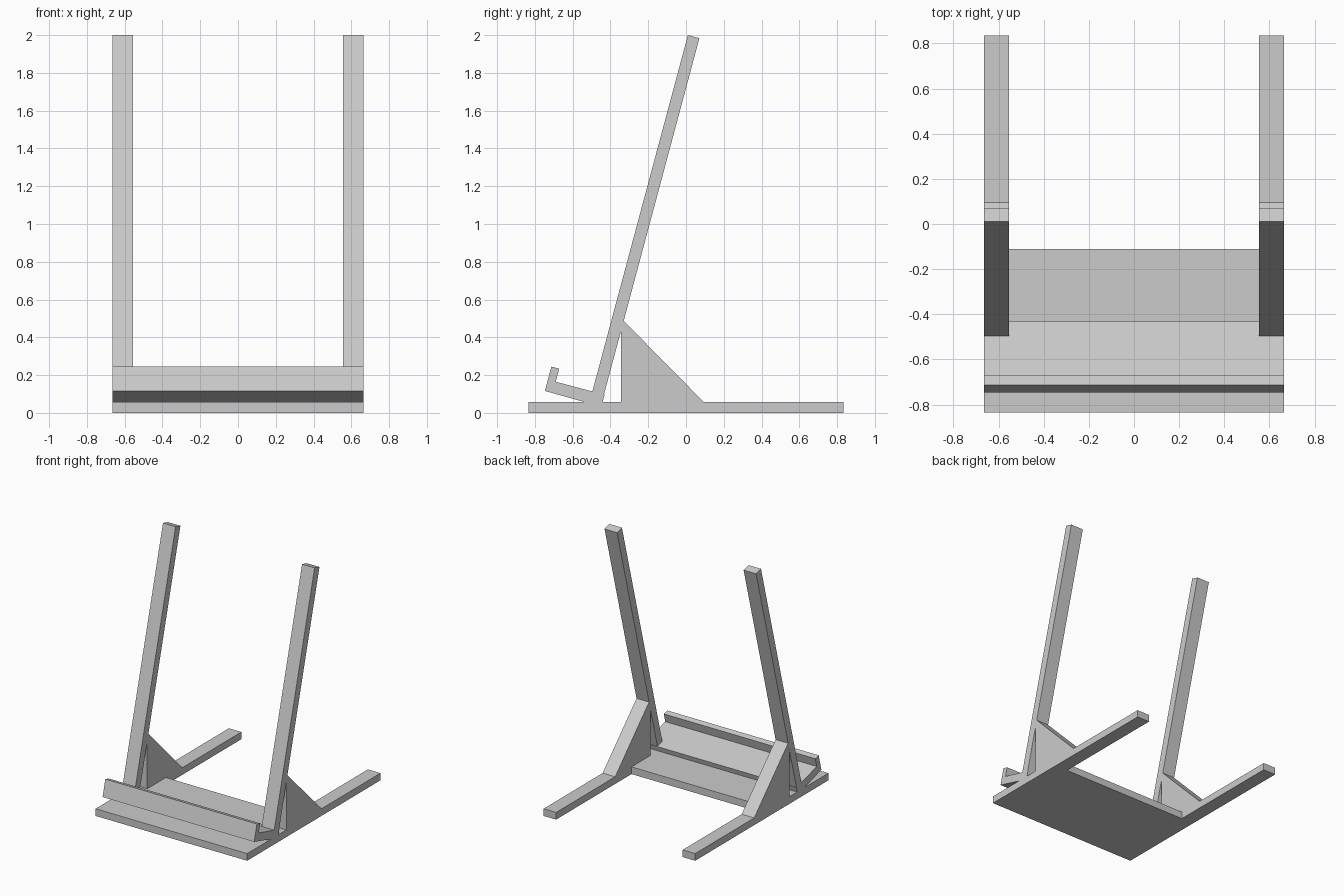
import bpy
import bmesh

cube = bpy.data.objects.get("Cube")
if cube:
    bpy.data.objects.remove(cube, do_unlink=True)

grey = bpy.data.materials.new("plain_grey")
grey.use_nodes = True
COLOUR = (0.6, 0.6, 0.6, 1)
grey.diffuse_color = COLOUR
grey.node_tree.nodes["Principled BSDF"].inputs["Base Color"].default_value = COLOUR

OUTER, INNER = 0.665, 0.555   # half width, and inner side of the posts
BASE_TOP = 0.057


def extrude(name, outline, axis, start, end):
    """Extrude a (y, z) outline along x, or an (x, y) outline along z."""
    bm = bmesh.new()
    points = [(start, a, b) if axis == "x" else (a, b, start) for a, b in outline]
    face = bm.faces.new([bm.verts.new(p) for p in points])
    moved = bmesh.ops.extrude_face_region(bm, geom=[face])["geom"]
    step = (end - start, 0, 0) if axis == "x" else (0, 0, end - start)
    bmesh.ops.translate(bm, vec=step, verts=[v for v in moved if isinstance(v, bmesh.types.BMVert)])
    bmesh.ops.recalc_face_normals(bm, faces=bm.faces)
    mesh = bpy.data.meshes.new(name)
    bm.to_mesh(mesh)
    bm.free()
    mesh.materials.append(grey)
    obj = bpy.data.objects.new(name, mesh)
    bpy.context.collection.objects.link(obj)
    return obj


# U-shaped base: front board with two runners reaching back
half = [(OUTER, -0.835), (OUTER, 0.835), (INNER, 0.835), (INNER, -0.11)]
base = half + [(-x, y) for x, y in reversed(half)]
extrude("base", base, "z", 0, BASE_TOP)

# Tilted ledge with an upturned lip, spanning the full width
ledge = [(-0.535, BASE_TOP), (-0.747, 0.116), (-0.713, 0.245), (-0.671, 0.234),
         (-0.69, 0.165), (-0.431, 0.096), (-0.442, BASE_TOP)]
extrude("ledge", ledge, "x", -OUTER, OUTER)

# Leaning posts and the triangular braces behind them
post = [(-0.511, BASE_TOP), (0.01, 2.0), (0.071, 1.984), (-0.445, BASE_TOP)]
brace = [(-0.345, BASE_TOP), (-0.345, 0.43), (-0.33, 0.487), (0.095, BASE_TOP)]
for side, sign in (("left", 1), ("right", -1)):
    extrude(side + "_post", post, "x", sign * INNER, sign * OUTER)
    extrude(side + "_brace", brace, "x", sign * INNER, sign * OUTER)
